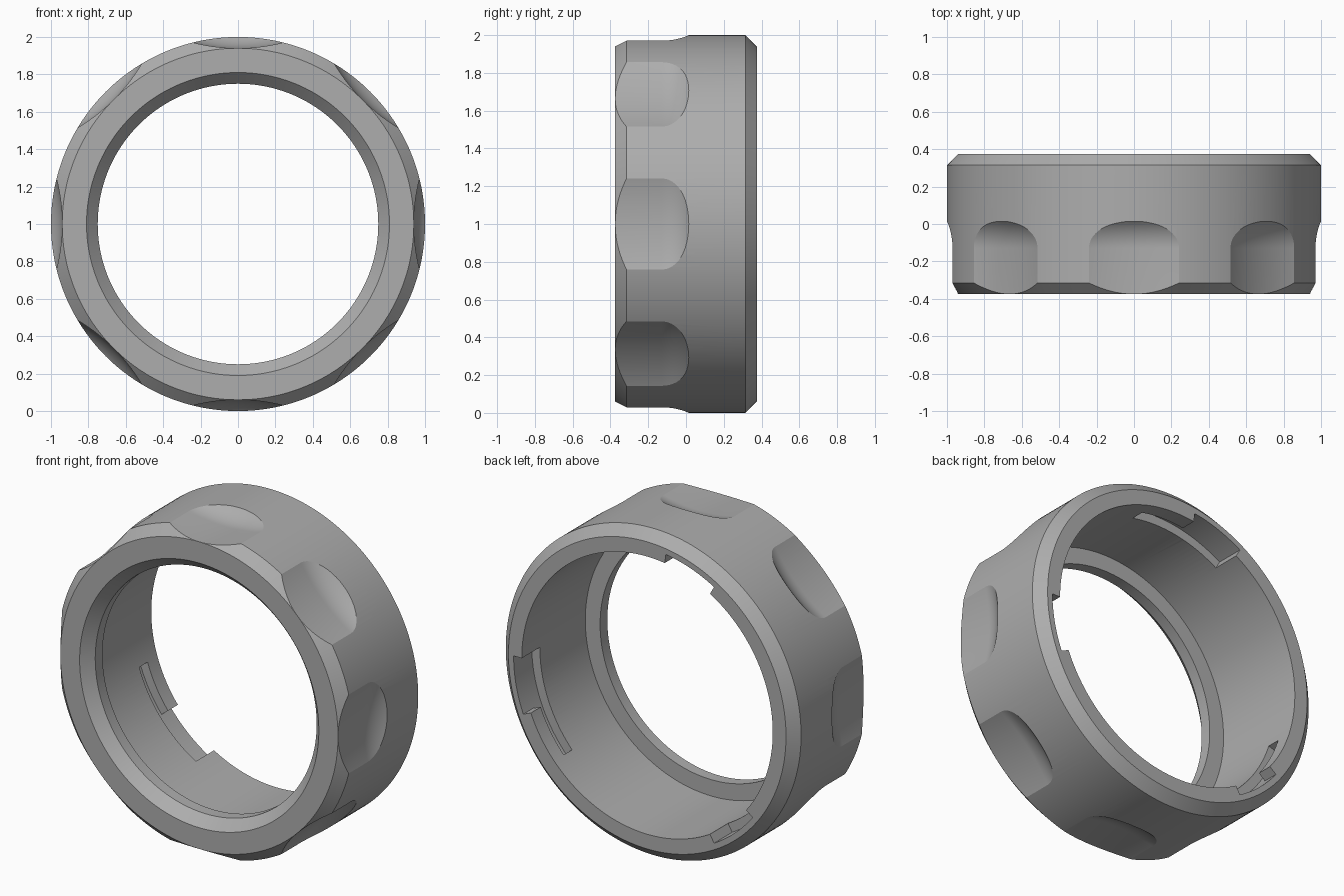
import bpy, bmesh
from math import cos, sin, radians, sqrt

cube = bpy.data.objects.get("Cube")
if cube:
    bpy.data.objects.remove(cube, do_unlink=True)

grey = bpy.data.materials.new("mid_grey")
grey.use_nodes = True
grey.diffuse_color = (0.42, 0.42, 0.42, 1)
grey.node_tree.nodes["Principled BSDF"].inputs["Base Color"].default_value = (0.42, 0.42, 0.42, 1)


def sweep(name, profile, start=0, end=360, steps=192, cx=0, cz=1):
    """Sweep a closed (radius, y) profile round an axis parallel to y."""
    full = end - start == 360
    bm = bmesh.new()
    rings = []
    for i in range(steps if full else steps + 1):
        a = radians(start + (end - start) * i / steps)
        rings.append([bm.verts.new((cx + r * cos(a), y, cz + r * sin(a))) for r, y in profile])
    n = len(profile)
    pairs = list(zip(rings, rings[1:]))
    if full:
        pairs.append((rings[-1], rings[0]))
    else:
        bm.faces.new(rings[0])
        bm.faces.new(rings[-1])
    for p, q in pairs:
        for j in range(n):
            k = (j + 1) % n
            bm.faces.new((p[j], p[k], q[k], q[j]))
    bmesh.ops.recalc_face_normals(bm, faces=bm.faces)
    mesh = bpy.data.meshes.new(name)
    bm.to_mesh(mesh)
    bm.free()
    mesh.materials.append(grey)
    obj = bpy.data.objects.new(name, mesh)
    bpy.context.collection.objects.link(obj)
    return obj


def cut(target, cutter):
    """Subtract the cutter and delete it."""
    mod = target.modifiers.new("cut", "BOOLEAN")
    mod.operation = "DIFFERENCE"
    mod.solver = "EXACT"
    mod.object = cutter
    cutter.hide_render = True
    bpy.context.view_layer.objects.active = target
    bpy.ops.object.modifier_apply(modifier=mod.name)
    bpy.data.objects.remove(cutter, do_unlink=True)


# Ring body: chamfered outside, thin front lip, wide rear bore
ring = sweep("bayonet_ring", [
    (0.81, -0.375), (0.94, -0.375), (1, -0.315), (1, 0.315), (0.94, 0.375),
    (0.85, 0.375), (0.85, -0.24), (0.75, -0.24), (0.75, -0.31)])

# Eight scooped finger grips, each fading out along a fillet
R, FILLET, FADE = 0.975, 0.205, -0.13
scoop = [(0.3, -0.5), (R, -0.5)]
for i in range(13):
    t = 0.19 * i / 12
    scoop.append((R - FILLET + sqrt(FILLET ** 2 - t ** 2), FADE + t))
scoop.append((0.3, scoop[-1][1]))
for i in range(8):
    a = radians(45 * i)
    cut(ring, sweep("grip_cutter", scoop, steps=240,
                    cx=1.915 * cos(a), cz=1 + 1.915 * sin(a)))


# Three L-shaped locking slots in the bore
def slot(start, end, y0, y1):
    box = [(0.8, y0), (0.905, y0), (0.905, y1), (0.8, y1)]
    cut(ring, sweep("slot_cutter", box, start, end, steps=end - start))


for a in (0, 120, 240):
    slot(a - 42, a, 0.2, 0.28)
    slot(a - 22, a, 0.2, 0.5)

# Smooth curved walls, crisp edges
bpy.ops.object.select_all(action="DESELECT")
ring.select_set(True)
bpy.context.view_layer.objects.active = ring
bpy.ops.object.shade_smooth_by_angle(angle=radians(15))
